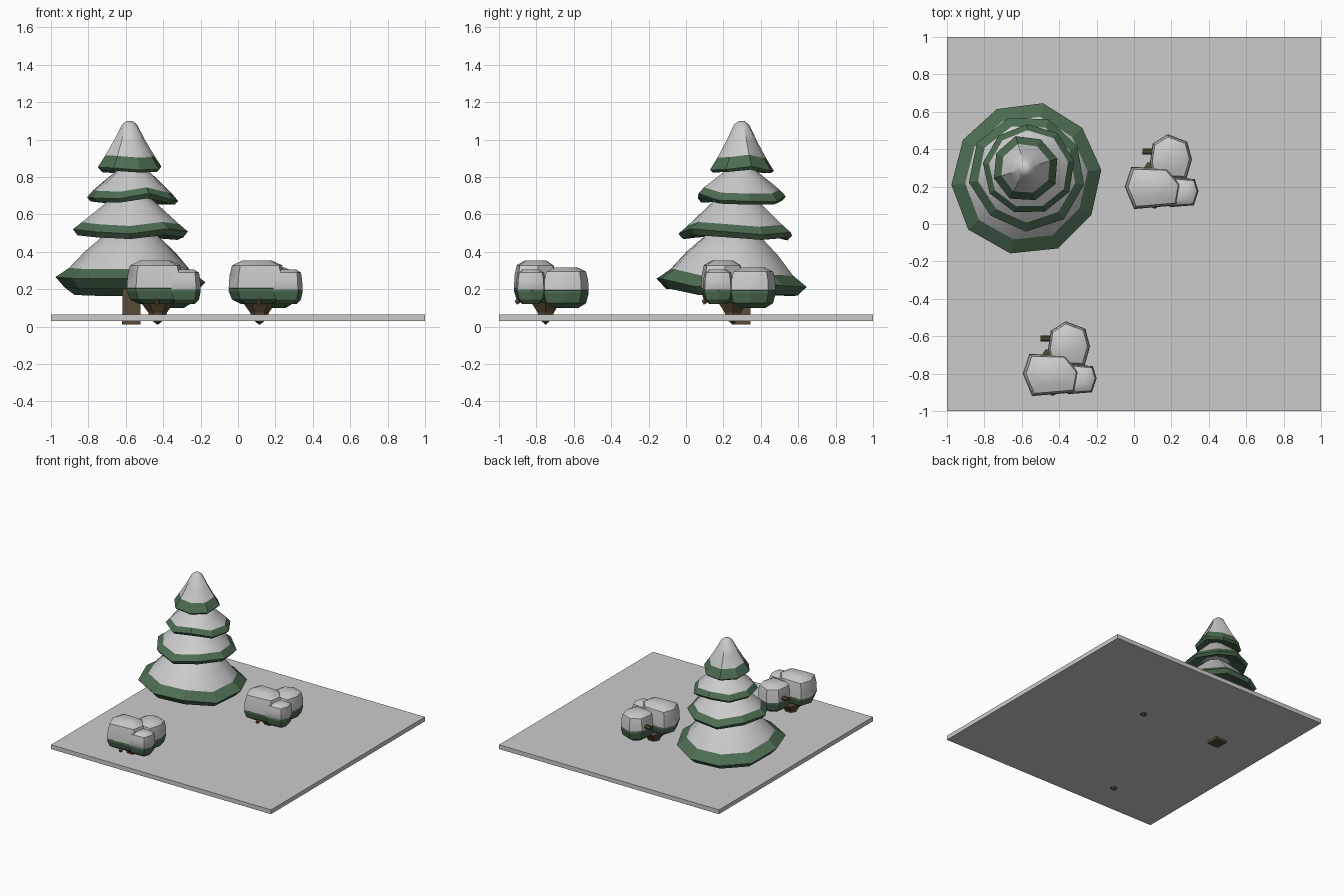
import bpy, bmesh, math, random
from mathutils import Vector

if "Cube" in bpy.data.objects:
    bpy.data.objects.remove(bpy.data.objects["Cube"])

random.seed(4)


def material(name, rgb):
    m = bpy.data.materials.new(name)
    m.diffuse_color = (*rgb, 1)
    m.use_nodes = True
    m.node_tree.nodes["Principled BSDF"].inputs["Base Color"].default_value = m.diffuse_color
    return m


GREEN = material("needle green", (0.075, 0.15, 0.085))
BROWN = material("bark brown", (0.10, 0.07, 0.035))


def loft(name, rings, mat=None, smooth=False):
    """Skin a stack of equal-sized rings and close both ends."""
    bm = bmesh.new()
    loops = [[bm.verts.new(p) for p in ring] for ring in rings]
    n = len(loops[0])
    for a, b in zip(loops, loops[1:]):
        for i in range(n):
            j = (i + 1) % n
            bm.faces.new((a[i], a[j], b[j], b[i]))
    for end in (loops[0], loops[-1]):
        c = bm.verts.new(sum((v.co for v in end), Vector()) / n)
        for i in range(n):
            bm.faces.new((end[i], end[(i + 1) % n], c))
    bmesh.ops.recalc_face_normals(bm, faces=bm.faces)
    me = bpy.data.meshes.new(name)
    bm.to_mesh(me)
    bm.free()
    ob = bpy.data.objects.new(name, me)
    bpy.context.collection.objects.link(ob)
    if mat:
        me.materials.append(mat)
    if smooth:
        bpy.ops.object.select_all(action='DESELECT')
        bpy.context.view_layer.objects.active = ob
        ob.select_set(True)
        bpy.ops.object.shade_smooth_by_angle(angle=math.radians(40))
    return ob


def circle(cx, cy, r, z, n, turn=0.0, radii=None, lifts=None):
    pts = []
    for i in range(n):
        a = turn + 2 * math.pi * i / n
        k = r * (radii[i] if radii else 1)
        pts.append((cx + k * math.cos(a), cy + k * math.sin(a),
                    z + (lifts[i] if lifts else 0)))
    return pts


def rod(name, start, end, r0, r1, n=6):
    a, b = Vector(start), Vector(end)
    q = (b - a).to_track_quat('Z', 'Y')
    rings = [[p + q @ Vector(v) for v in circle(0, 0, r, 0, n)]
             for p, r in ((a, r0), (b, r1))]
    return loft(name, rings, BROWN)


# Ground slab
loft("ground_slab", [[(x, y, z) for x, y in ((-1, -1), (1, -1), (1, 1), (-1, 1))]
                     for z in (0.03, 0.065)])

# Tree trunk
loft("tree_trunk", [circle(-0.57, 0.295, r, z, 4, math.pi / 4)
                    for r, z in ((0.07, 0.01), (0.065, 0.35), (0.04, 0.85))], BROWN)

# Tree tiers: centre, sides, turn, wobble, snow profile (r, z), skirt profile (r, z)
TIERS = [
    (-0.573, 0.25, 10, 0.1, 0.035,
     ((0.11, 0.51), (0.15, 0.485), (0.25, 0.39), (0.335, 0.29)),
     ((0.41, 0.235), (0.36, 0.185), (0.10, 0.26))),
    (-0.57, 0.27, 9, 0.5, 0.022,
     ((0.08, 0.71), (0.12, 0.675), (0.19, 0.61), (0.262, 0.545)),
     ((0.31, 0.505), (0.285, 0.475), (0.09, 0.52))),
    (-0.565, 0.29, 9, 0.2, 0.022,
     ((0.06, 0.86), (0.09, 0.83), (0.15, 0.78), (0.212, 0.727)),
     ((0.245, 0.69), (0.225, 0.668), (0.07, 0.72))),
    (-0.58, 0.297, 8, 0.3, 0.014,
     ((0.018, 1.098), (0.042, 1.08), (0.09, 0.99), (0.137, 0.91)),
     ((0.18, 0.845), (0.165, 0.83), (0.05, 0.85))),
]
for t, (cx, cy, n, turn, wob, snow, skirt) in enumerate(TIERS, 1):
    radii = [random.uniform(0.96, 1.03) for _ in range(n)]
    lifts = [random.uniform(-wob, wob) for _ in range(n)]

    def ring(r, z, k):
        return circle(cx, cy, r, z, n, turn, radii, [k * d for d in lifts])

    edge = snow[-1]
    loft(f"tree_snow_{t}",
         [ring(*p, k) for p, k in zip(snow, (0, 0, 0.4, 0.8))]
         + [ring(edge[0] * 0.9, edge[1] - 0.015, 0.8)], smooth=True)
    loft(f"tree_skirt_{t}",
         [ring(edge[0] * 0.95, edge[1] - 0.004, 0.8), ring(*edge, 0.8)]
         + [ring(*p, k) for p, k in zip(skirt, (1, 0.8, 0))], GREEN)

# Bush lobes: plan outline, underside z, snow line z, top z
LOBES = [
    ("front", ((-0.05, 0.2), (0.0, 0.08), (0.235, 0.1), (0.255, 0.21),
               (0.18, 0.3), (-0.015, 0.305)), 0.12, 0.205, 0.358),
    ("back", ((0.085, 0.33), (0.1, 0.25), (0.28, 0.24), (0.31, 0.345),
              (0.285, 0.44), (0.18, 0.48), (0.1, 0.43)), 0.10, 0.195, 0.32),
    ("side", ((0.19, 0.09), (0.32, 0.1), (0.345, 0.175), (0.325, 0.24),
              (0.2, 0.25)), 0.12, 0.20, 0.31),
]


def bush(tag, dx, dy):
    for name, outline, z0, zs, z1 in LOBES:
        n = len(outline)
        cx = sum(p[0] for p in outline) / n
        cy = sum(p[1] for p in outline) / n

        def ring(k, z):
            return [(dx + cx + k * (x - cx), dy + cy + k * (y - cy), z)
                    for x, y in outline]

        h = z1 - zs
        loft(f"{tag}_{name}_leaves",
             [ring(0.55, z0), ring(0.88, z0 + 0.025), ring(1, zs - 0.015),
              ring(0.99, zs)], GREEN)
        loft(f"{tag}_{name}_snow",
             [ring(0.95, zs - 0.005), ring(1, zs), ring(0.97, zs + 0.45 * h),
              ring(0.88, zs + 0.8 * h), ring(0.5, z1 - 0.004)], smooth=True)
    # Stem tapering to a point under the slab, plus two twigs
    loft(f"{tag}_stem", [circle(dx + 0.115, dy + 0.25, r, z, 6)
                         for r, z in ((0.002, 0.01), (0.045, 0.045),
                                      (0.05, 0.075), (0.09, 0.13))], BROWN)
    rod(f"{tag}_front_twig", (dx + 0.115, dy + 0.17, 0.175),
        (dx + 0.11, dy + 0.09, 0.128), 0.014, 0.014)
    rod(f"{tag}_back_twig", (dx + 0.14, dy + 0.385, 0.22),
        (dx + 0.045, dy + 0.388, 0.225), 0.016, 0.016)


bush("right_bush", 0, 0)
bush("front_bush", -0.545, -1.0)
